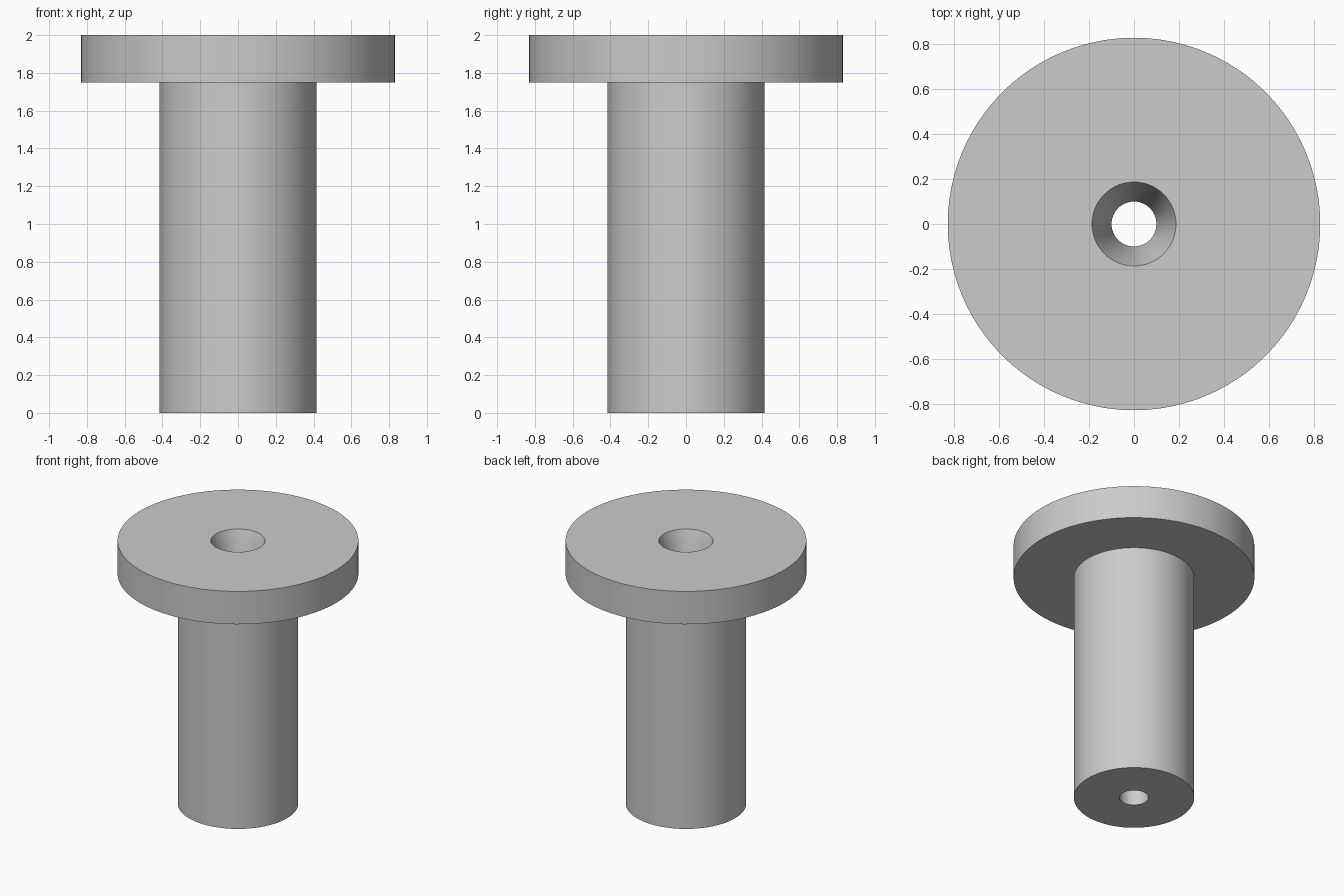
import bpy
import bmesh
import math

cube = bpy.data.objects.get("Cube")
if cube:
    bpy.data.objects.remove(cube, do_unlink=True)

SEGMENTS = 96

# Single plain grey material
grey = bpy.data.materials.new("plain grey")
grey.use_nodes = True
colour = (0.6, 0.6, 0.6, 1.0)
grey.diffuse_color = colour
grey.node_tree.nodes["Principled BSDF"].inputs["Base Color"].default_value = colour


def lathe(name, profile):
    """Revolve a closed (radius, height) profile around the z axis."""
    bm = bmesh.new()
    rings = []
    for i in range(SEGMENTS):
        a = 2 * math.pi * i / SEGMENTS
        rings.append([bm.verts.new((r * math.cos(a), r * math.sin(a), z))
                      for r, z in profile])
    count = len(profile)
    for i in range(SEGMENTS):
        here, there = rings[i], rings[(i + 1) % SEGMENTS]
        for j in range(count):
            k = (j + 1) % count
            bm.faces.new((here[j], there[j], there[k], here[k]))
    bmesh.ops.recalc_face_normals(bm, faces=bm.faces)
    mesh = bpy.data.meshes.new(name)
    bm.to_mesh(mesh)
    bm.free()
    mesh.materials.append(grey)
    obj = bpy.data.objects.new(name, mesh)
    bpy.context.collection.objects.link(obj)
    bpy.ops.object.select_all(action='DESELECT')
    obj.select_set(True)
    bpy.context.view_layer.objects.active = obj
    bpy.ops.object.shade_smooth_by_angle(angle=math.radians(30))
    return obj


# Shaft, flange and countersunk through-hole as one turned solid
SHAFT_R, FLANGE_R = 0.415, 0.83
BORE_R, SINK_R = 0.1, 0.187
FLANGE_Z, TOP_Z = 1.75, 2.0

lathe("flanged_shaft", [
    (BORE_R, 0), (SHAFT_R, 0),
    (SHAFT_R, FLANGE_Z), (FLANGE_R, FLANGE_Z),
    (FLANGE_R, TOP_Z), (SINK_R, TOP_Z),
    (BORE_R, FLANGE_Z),
])
